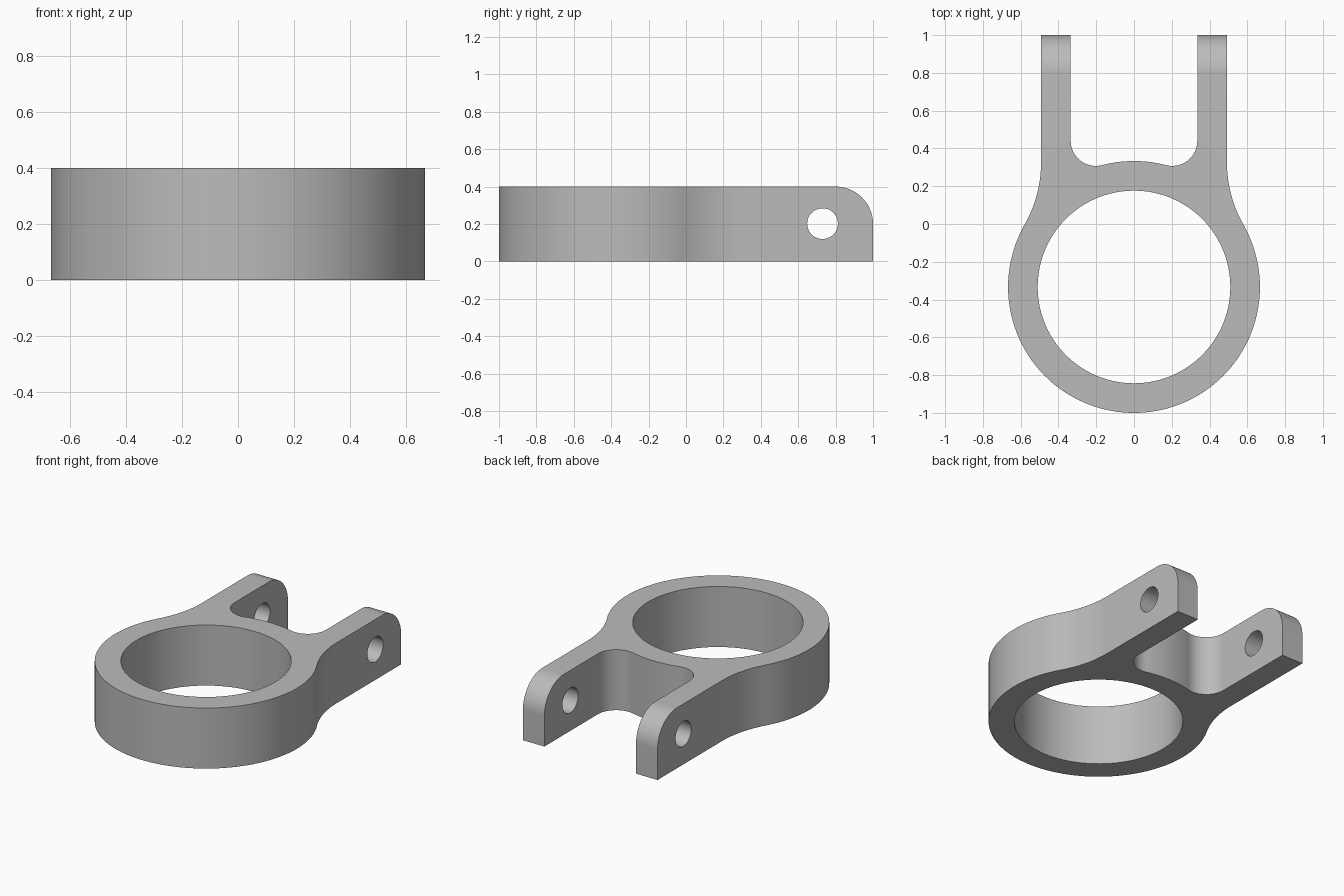
import bpy
import bmesh
from math import sqrt, atan2, pi, cos, sin
from mathutils import Matrix, Vector

cube = bpy.data.objects.get("Cube")
if cube:
    bpy.data.objects.remove(cube, do_unlink=True)

HEIGHT = 0.4
RING = Vector((0, -1 / 3))
OUTER, BORE = 2 / 3, 0.51
ARM_IN, ARM_OUT = 0.335, 0.492
END_ROUND = 0.2

grey = bpy.data.materials.new("plain grey")
grey.use_nodes = True
colour = (0.5, 0.5, 0.5, 1)
grey.diffuse_color = colour
grey.node_tree.nodes["Principled BSDF"].inputs["Base Color"].default_value = colour


def arc(centre, radius, start, end, steps):
    return [centre + radius * Vector((cos(a), sin(a)))
            for a in (start + (end - start) * i / steps for i in range(steps + 1))]


def fillet_centre(x, radius):
    # Centre of a fillet that touches the ring from outside
    return Vector((x, RING.y + sqrt((OUTER + radius) ** 2 - x ** 2)))


def angle_from_ring(point):
    d = point - RING
    return atan2(d.y, d.x)


# Half outline: ring, outer fillet, arm, inner fillet, ring crown
r_out, r_in = OUTER, 0.133
c_out = fillet_centre(ARM_OUT + r_out, r_out)
c_in = fillet_centre(ARM_IN - r_in, r_in)
a_out, a_in = angle_from_ring(c_out), angle_from_ring(c_in)
half = arc(RING, OUTER, -pi / 2, a_out, 48)
half += arc(c_out, r_out, a_out + pi, pi, 12)[1:]
half += [Vector((ARM_OUT, 1)), Vector((ARM_IN, 1))]
half += arc(c_in, r_in, 0, a_in - pi, 20)
half += arc(RING, OUTER, a_in, pi / 2, 8)[1:]
outline = half + [Vector((-p.x, p.y)) for p in reversed(half[1:-1])]

# Extrude the outline, then round the upper end of each arm
bm = bmesh.new()
base = bm.faces.new([bm.verts.new((p.x, p.y, 0)) for p in outline])
up = bmesh.ops.extrude_face_region(bm, geom=[base], use_keep_orig=True)
bmesh.ops.translate(bm, vec=(0, 0, HEIGHT),
                    verts=[v for v in up["geom"] if isinstance(v, bmesh.types.BMVert)])
bmesh.ops.recalc_face_normals(bm, faces=bm.faces)
tips = [e for e in bm.edges
        if all(v.co.y > 0.999 and v.co.z > HEIGHT - 0.001 for v in e.verts)]
bmesh.ops.bevel(bm, geom=tips, offset=END_ROUND, segments=16, profile=0.5, affect='EDGES')
bmesh.ops.recalc_face_normals(bm, faces=bm.faces)
mesh = bpy.data.meshes.new("ring_clevis")
bm.to_mesh(mesh)
bm.free()
body = bpy.data.objects.new("ring_clevis", mesh)
bpy.context.collection.objects.link(body)
mesh.materials.append(grey)
bpy.context.view_layer.objects.active = body


def drill(name, radius, location, rotation, segments):
    bpy.ops.mesh.primitive_cylinder_add(vertices=segments, radius=radius, depth=2,
                                        location=location, rotation=rotation)
    cutter = bpy.context.object
    cutter.name = name
    cutter.hide_render = True
    cutter.data.materials.append(grey)
    bpy.context.view_layer.objects.active = body
    mod = body.modifiers.new(name, 'BOOLEAN')
    mod.operation = 'DIFFERENCE'
    mod.solver = 'EXACT'
    mod.object = cutter
    bpy.ops.object.modifier_apply(modifier=name)
    bpy.data.objects.remove(cutter, do_unlink=True)


# Main bore and the cross pin holes
drill("bore_cutter", BORE, (RING.x, RING.y, HEIGHT / 2), (0, 0, 0), 96)
drill("pin_cutter", 0.082, (0, 0.73, 0.202), (0, pi / 2, 0), 48)

bpy.ops.object.select_all(action='DESELECT')
body.select_set(True)
bpy.context.view_layer.objects.active = body
bpy.ops.object.shade_smooth_by_angle(angle=pi / 6)
